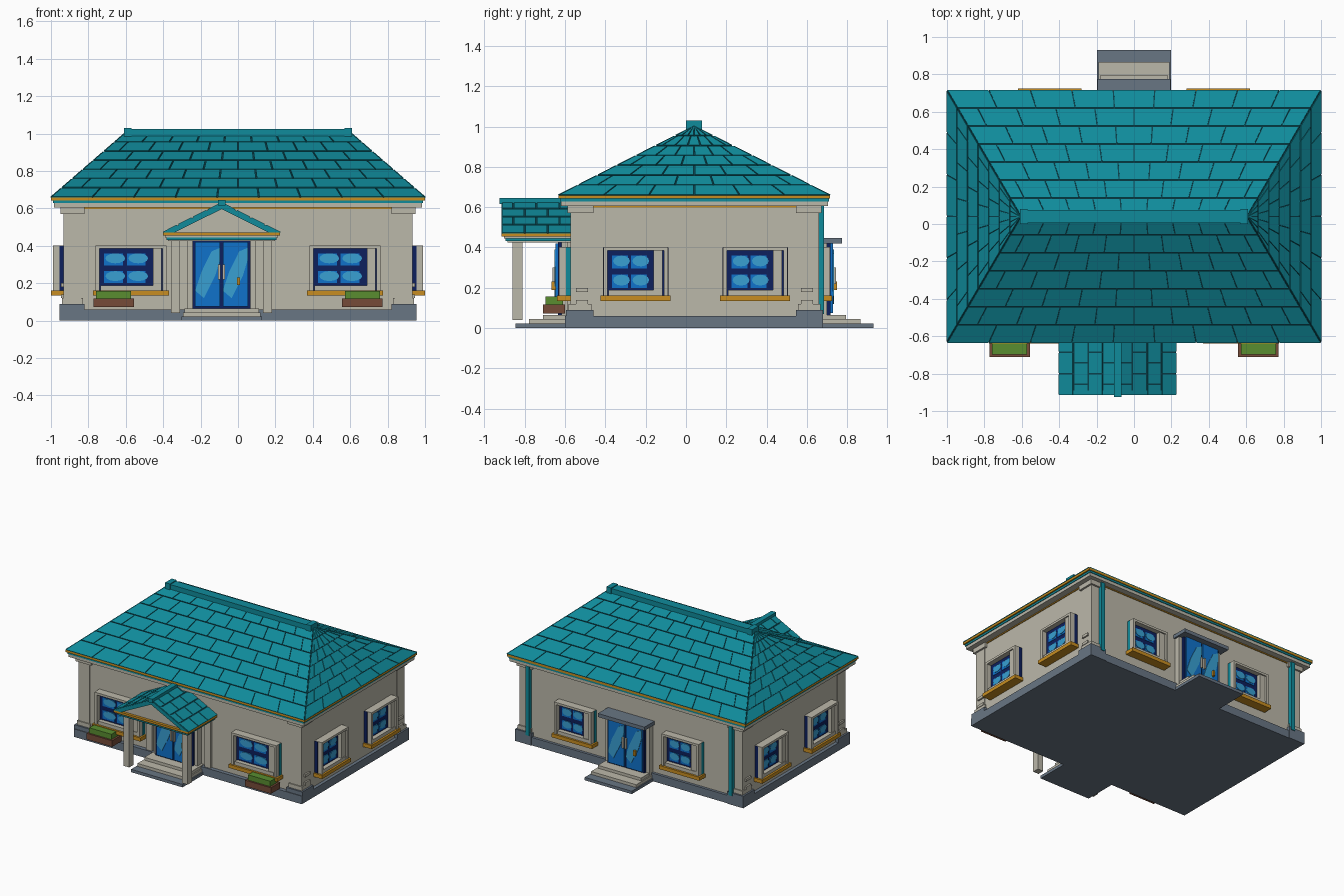
import bpy, bmesh, math
from mathutils import Matrix, Vector

old = bpy.data.objects.get("Cube")
if old:
    bpy.data.objects.remove(old)


def material(name, r, g, b):
    m = bpy.data.materials.new(name)
    m.use_nodes = True
    m.diffuse_color = (r, g, b, 1)
    m.node_tree.nodes["Principled BSDF"].inputs["Base Color"].default_value = (r, g, b, 1)
    return m


TEAL = material("teal", .005, .26, .33)
DARK = material("dark teal", .003, .055, .075)
CREAM = material("cream", .5, .48, .4)
GREY = material("slate grey", .14, .18, .23)
GOLD = material("gold", .58, .27, .015)
NAVY = material("navy", .004, .014, .11)
BLUE = material("blue", .005, .17, .6)
LIGHT = material("light blue", .04, .35, .65)
BROWN = material("brown", .18, .07, .04)
GREEN = material("green", .1, .27, .03)
HERE = Matrix.Identity(4)


def finish(name, bm, mat, M=HERE):
    bmesh.ops.transform(bm, matrix=M, verts=bm.verts)
    bmesh.ops.recalc_face_normals(bm, faces=bm.faces)
    me = bpy.data.meshes.new(name)
    bm.to_mesh(me)
    bm.free()
    me.materials.append(mat)
    ob = bpy.data.objects.new(name, me)
    bpy.context.collection.objects.link(ob)
    return ob


def box(name, x, y, z, mat, M=HERE):
    bm = bmesh.new()
    bmesh.ops.create_cube(bm, size=1)
    for v in bm.verts:
        v.co = [a + (b - a) * (c + .5) for (a, b), c in zip((x, y, z), v.co)]
    return finish(name, bm, mat, M)


def extrude(bm, pts, offset):
    face = bm.faces.new([bm.verts.new(p) for p in pts])
    new = bmesh.ops.extrude_face_region(bm, geom=[face], use_keep_orig=True)["geom"]
    bmesh.ops.translate(bm, vec=offset, verts=[g for g in new if isinstance(g, bmesh.types.BMVert)])


def prism(name, pts, y, mat, M=HERE):
    """Outline in x and z, extruded along y."""
    bm = bmesh.new()
    extrude(bm, [(px, y[0], pz) for px, pz in pts], (0, y[1] - y[0], 0))
    return finish(name, bm, mat, M)


def blob(name, cx, cz, rx, rz, y, mat, M):
    pts = [(cx + rx * math.cos(t * math.pi / 6), cz + rz * math.sin(t * math.pi / 6)) for t in range(12)]
    prism(name, pts, y, mat, M)


def shingles(name, corners, rows, cols, gap=.007):
    """Rows of staggered plates on a sloping four-cornered surface."""
    a, b, c, d = map(Vector, corners)
    n = (b - a).cross(d - a).normalized() * .005
    at = lambda u, v: a.lerp(b, u).lerp(d.lerp(c, u), v)
    bm = bmesh.new()
    gv = gap / (d - a).length
    for r in range(rows):
        v0, v1 = r / rows + gv * (r > 0), (r + 1) / rows - gv / 2
        shift = .5 * (r % 2)
        cuts = sorted({0, 1} | {(i + shift) / cols for i in range(cols) if i + shift > 0})
        width = (at(1, v0) - at(0, v0)).length
        gu = gap / 2 / width
        for u0, u1 in zip(cuts, cuts[1:]):
            u0, u1 = u0 + gu, u1 - gu
            if u1 > u0:
                extrude(bm, [at(u0, v0), at(u1, v0), at(u1, v1), at(u0, v1)], n)
    finish(name, bm, TEAL)


def wall_frame(x, y, turn):
    return Matrix.Translation((x, y, 0)) @ Matrix.Rotation(math.radians(turn), 4, 'Z')


# Foundation, walls and cornice
X, Y0, Y1, YM = .93, -.57, .655, .04
box("foundation", (-.955, .955), (-.6, .675), (0, .06), GREY)
box("walls", (-X, X), (Y0, Y1), (.05, .61), CREAM)
box("wall_trim", (-X - .006, X + .006), (Y0 - .006, Y1 + .006), (.598, .607), GOLD)
box("cornice", (-.985, .985), (-.62, .705), (.605, .628), CREAM)
box("cornice_band", (-.99, .99), (-.625, .71), (.628, .642), TEAL)
box("gold_gutter", (-1, 1), (-.633, .715), (.642, .658), GOLD)

# Corner pilasters with base, capital and side bars
for sx in (-1, 1):
    for y, sy in ((Y0, -1), (Y1, 1)):
        def corner(name, out, reach, z, mat):
            box(name, sorted((sx * (X + out), sx * (X - reach))),
                sorted((y + sy * out, y - sy * reach)), z, mat)
        corner("corner_plinth", .025, .11, (0, .09), GREY)
        corner("corner_base", .012, .1, (.09, .12), CREAM)
        corner("corner_pilaster", .004, .09, (.12, .57), CREAM)
        corner("corner_capital", .018, .11, (.57, .605), CREAM)
        for z in (.12, .18):
            box("corner_bar", sorted((sx * X, sx * (X + .016))),
                sorted((y - sy * .025, y - sy * .085)), (z, z + .02), CREAM)
    box("rear_downpipe", (sx * .85 - .016, sx * .85 + .016), (Y1, .685), (.07, .606), TEAL)


# Windows
def window(M, h, side):
    bx = lambda name, x, d, z, mat: box("window_" + name, x, (-d[1], -d[0]), z, mat, M)
    bx("back", (-h + .02, h - .02), (-.01, .022), (.16, .4), NAVY)
    bx("side", (h - .02, h - .012), (0, .025), (.16, .4), side)
    bx("side", (-h + .012, -h + .02), (0, .025), (.16, .4), side)
    bx("left_post", (-h + .014, -h + .034), (.02, .06), (.16, .4), CREAM)
    bx("right_post", (h - .085, h - .04), (.02, .05), (.165, .39), CREAM)
    bx("outer_post", (h - .034, h - .014), (.02, .06), (.16, .4), CREAM)
    bx("lintel", (-h + .014, h - .014), (0, .06), (.385, .402), CREAM)
    bx("inner_sill", (-h + .04, h - .04), (.02, .055), (.16, .188), CREAM)
    bx("sill", (-h, h), (0, .07), (.135, .162), GOLD)
    # Painted reflections on the glass
    w = 2 * h - .14
    for i in (0, 1):
        for z in (.235, .33):
            cx = -h + .05 + w * (.24 + .46 * i)
            box("pane_blue", (cx - w * .21, cx + w * .17), (-.025, -.022), (z - .035, z + .03), BLUE, M)
            blob("pane_glint", cx + w * .02, z + .003, w * .2, .027, (-.028, -.025), LIGHT, M)


for x in (-.572, .572):
    window(wall_frame(x, Y0, 0), .203, TEAL)
for x in (-.45, .45):
    window(wall_frame(x, Y1, 180), .17, TEAL)
for y in (-.25, .343):
    window(wall_frame(X, y, 90), .174, NAVY)
    window(wall_frame(-X, y, -90), .174, NAVY)


# Double doors
def door(M, depth, h, top):
    box("door_surround", (-h - .035, h + .035), (-depth + .03, .01), (.05, top + .02), CREAM, M)
    box("door_reveal", (-h - .008, h + .008), (-depth + .012, 0), (.06, top + .008), NAVY, M)
    f = -depth
    for s in (-1, 1):
        mid = s * h / 2
        w = h / 2 - .007
        box("door_leaf", (mid - w, mid + w), (f, 0), (.075, top), BLUE, M)
        glint = [(mid - w, .16), (mid - w * .3, .12), (mid + w * .6, .24), (mid + w, top - .09),
                 (mid + w, top - .03), (mid + w * .3, top - .05), (mid - w * .5, .26)]
        prism("door_glint", glint, (f - .004, f), LIGHT, M)
        box("door_handle", (s * .012 - .006, s * .012 + .006), (f - .015, f), (.22, .3), CREAM, M)
    box("door_letter_plate", (h * .55, h * .66), (f - .02, f), (.19, .23), GOLD, M)


PX = -.088
door(wall_frame(PX, Y0, 0), .078, .148, .42)
door(wall_frame(0, Y1, 180), .075, .148, .42)
box("rear_canopy", (-.195, .195), (.65, .775), (.42, .447), GREY)

# Steps at both doors
for name, cx, h, y, s in (("front", PX, .215, Y0, -1), ("rear", 0, .197, Y1, 1)):
    for i, (reach, mat) in enumerate(((.275, GREY), (.21, CREAM), (.14, CREAM))):
        hw = h - .008 * i
        box(name + "_step", (cx - hw, cx + hw), sorted((y, y + s * reach)), (.022 * i, .022 * i + .022), mat)

# Planters
for s in (-1, 1):
    xs = sorted((s * .557, s * .773))
    box("planter", xs, (-.71, -.6), (.072, .118), BROWN)
    box("planter_hedge", (xs[0] + .015, xs[1] - .015), (-.697, -.61), (.11, .158), GREEN)

# Hipped main roof
E0, E1, EZ, RX, RZ = -.633, .715, .658, .605, 1.0
eave = [(-1, E0, EZ), (1, E0, EZ), (1, E1, EZ), (-1, E1, EZ)]
ridge = [(-RX, YM, RZ), (RX, YM, RZ)]
bm = bmesh.new()
vs = [bm.verts.new(p) for p in eave + ridge]
for f in ((0, 1, 5, 4), (1, 2, 5), (2, 3, 4, 5), (3, 0, 4), (3, 2, 1, 0)):
    bm.faces.new([vs[i] for i in f])
finish("roof_base", bm, DARK)
L, R = ridge
shingles("roof_front", (eave[0], eave[1], R, L), 7, 9)
shingles("roof_rear", (eave[2], eave[3], L, R), 7, 9)
shingles("roof_right", (eave[1], eave[2], R, R), 7, 6)
shingles("roof_left", (eave[3], eave[0], L, L), 7, 6)
box("ridge_cap", (-.6, .6), (YM - .035, YM + .035), (.985, 1.024), TEAL)
for s in (-1, 1):
    box("ridge_end", (s * .59 - .02, s * .59 + .02), (YM - .04, YM + .04), (.98, 1.03), TEAL)

# Portico with columns, entablature and gable roof
H, PF = .313, -.915
for s in (-1, 1):
    cx = PX + s * .245
    box("portico_column", (cx - .024, cx + .024), (-.86, -.81), (.04, .43), CREAM)
    box("portico_pilaster", (cx - .024, cx + .024), (-.59, Y0), (.04, .43), CREAM)
box("portico_ceiling", (PX - .285, PX + .285), (PF + .03, Y0), (.425, .437), CREAM)
box("portico_band", (PX - .295, PX + .295), (PF + .02, Y0), (.432, .447), TEAL)
box("portico_moulding", (PX - .303, PX + .303), (PF + .012, Y0), (.445, .456), CREAM)
box("portico_gutter", (PX - H, PX + H), (PF, Y0), (.454, .47), GOLD)
prism("portico_gable", [(PX - .29, .47), (PX + .29, .47), (PX, .61)], (PF + .02, Y0), CREAM)
for s in (-1, 1):
    prism("portico_roof_edge", [(PX + s * H, .47), (PX, .628), (PX, .596), (PX + s * (H - .06), .47)],
          (PF, PF + .025), TEAL)
    prism("portico_roof_base", [(PX + s * H, .47), (PX, .628), (PX, .6), (PX + s * (H - .05), .47)],
          (PF + .025, Y0), DARK)
    low = [(PX + s * H, PF, .47), (PX + s * H, Y0, .47)]
    high = [(PX, Y0, .628), (PX, PF, .628)]
    if s < 0:
        low, high = low[::-1], high[::-1]
    shingles("portico_shingles", low + high, 4, 3)
box("portico_ridge", (PX - .02, PX + .02), (-.925, Y0), (.615, .645), TEAL)
